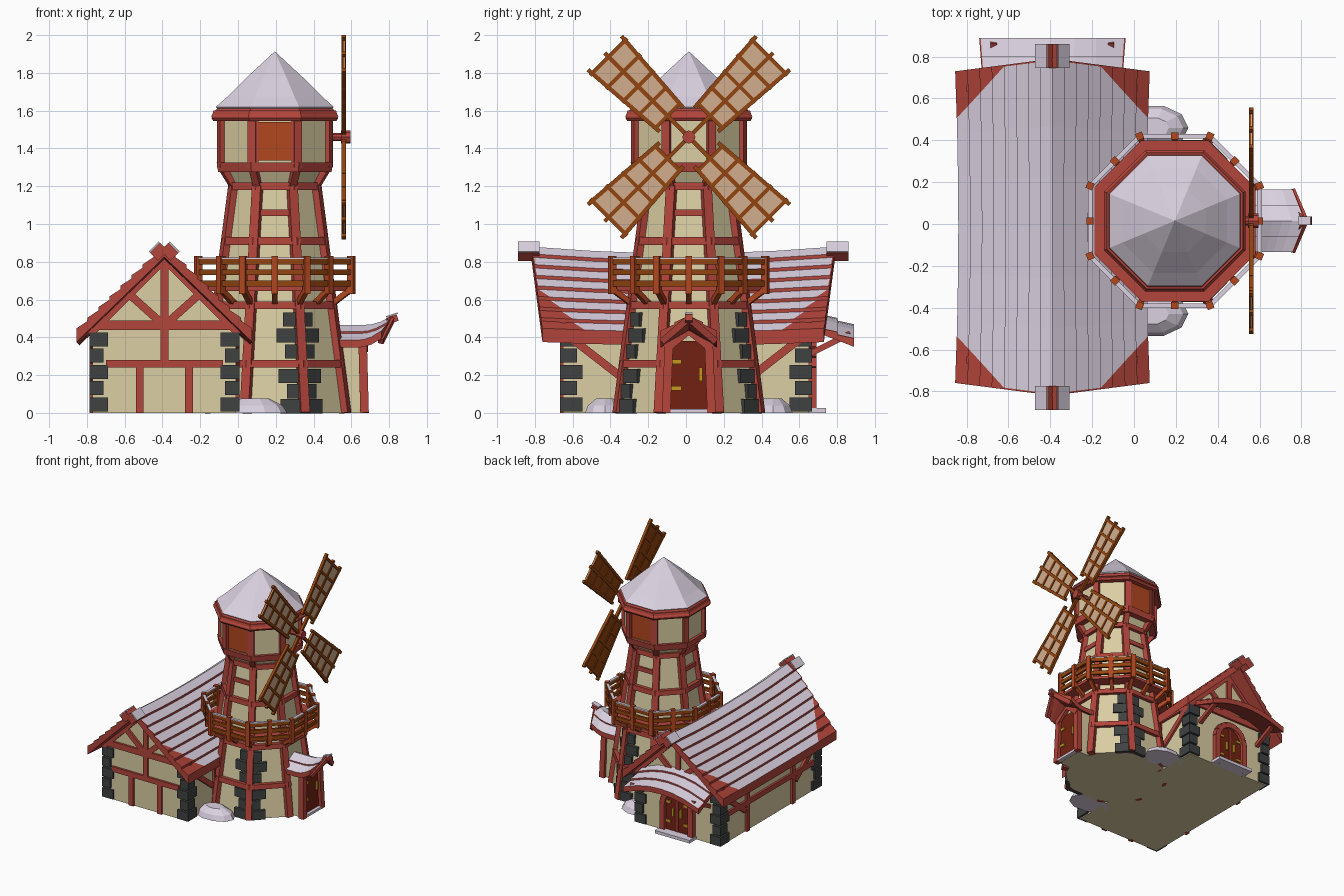
import bpy, bmesh, math
from mathutils import Vector as V

if "Cube" in bpy.data.objects:
    bpy.data.objects.remove(bpy.data.objects["Cube"])

COL = {"cream": (.86, .81, .64), "red_wood": (.70, .27, .23), "brown_wood": (.58, .27, .06),
       "orange_wood": (.70, .28, .12), "snow": (.86, .82, .88), "stone": (.25, .26, .26),
       "door_brown": (.45, .13, .07), "gold": (.78, .60, .12), "cloth": (.82, .68, .55)}
MATS = {}
for name, c in COL.items():
    m = bpy.data.materials.new(name)
    m.diffuse_color = [((x + .055) / 1.055) ** 2.4 for x in c] + [1]
    m.use_nodes = True
    m.node_tree.nodes["Principled BSDF"].inputs["Base Color"].default_value = m.diffuse_color
    MATS[name] = m
KEYS = list(COL)
PARTS = {}


def part(name):
    return PARTS.setdefault(name, bmesh.new())


def face(bm, mat, vs):
    bm.faces.new(vs).material_index = KEYS.index(mat)


def poly(name, mat, pts, vec):
    """Flat outline pushed along a vector."""
    bm = part(name)
    a = [bm.verts.new(V(p)) for p in pts]
    b = [bm.verts.new(V(p) + V(vec)) for p in pts]
    face(bm, mat, a[::-1])
    face(bm, mat, b)
    for i in range(len(a)):
        j = (i + 1) % len(a)
        face(bm, mat, [a[i], a[j], b[j], b[i]])


def beam(name, mat, p, q, w, d, n):
    """Bar from p to q, w wide, d deep along normal n."""
    p, q, n = V(p), V(q), V(n)
    ax = (q - p).normalized()
    n = (n - ax * n.dot(ax)).normalized()
    s = ax.cross(n) * w / 2
    o = n * d / 2
    poly(name, mat, [p - s - o, p + s - o, p + s + o, p - s + o], q - p)


def box(name, mat, x0, x1, y0, y1, z0, z1):
    poly(name, mat, [(x0, y0, z0), (x1, y0, z0), (x1, y1, z0), (x0, y1, z0)], (0, 0, z1 - z0))


CX, CY = .195, .015


def oc(k, a, z):
    """Octagon corner k (half steps are side middles) at apothem a."""
    t = math.radians(22.5 + 45 * k)
    r = a / math.cos(math.pi / 8) if k == int(k) else a
    return V((CX + r * math.cos(t), CY + r * math.sin(t), z))


def lathe(name, mat, prof):
    bm = part(name)
    rings = [[bm.verts.new(oc(k, a, z)) for k in range(8)] for a, z in prof]
    face(bm, mat, rings[0][::-1])
    face(bm, mat, rings[-1])
    for r, s in zip(rings, rings[1:]):
        for i in range(8):
            j = (i + 1) % 8
            face(bm, mat, [r[i], r[j], s[j], s[i]])


def shingles(name, surf, rows, lim, lift, thick):
    """Stepped snowy plank roof over surf(t, v), bare red beyond v = lim(t)."""
    bm = part(name)
    cols = []
    for k in range(9):
        def P(t, dz):
            v = [-1, -lim(t), -.6, -.3, 0, .3, .6, lim(t), 1][k]
            return bm.verts.new(surf(t, v) + V((0, 0, dz)))
        c = []
        for i in range(rows):
            c += [P(i / rows, 0), P((i + 1) / rows, lift)]
        cols.append(c + [P(1, -thick), P(0, -thick)])
    n = len(cols[0])
    for k in range(8):
        for j in range(n):
            snowy = j % 2 == 0 and j < 2 * rows and 1 <= k <= 6
            a, b, i = cols[k], cols[k + 1], (j + 1) % n
            face(bm, "snow" if snowy else "red_wood", [a[j], a[i], b[i], b[j]])
    face(bm, "red_wood", cols[0])
    face(bm, "red_wood", cols[-1][::-1])


# --- tower body, bands and corner beams
def wall(z):
    return .372 - .131 * z


lathe("tower_wall", "cream", [(wall(0), 0), (wall(1.2), 1.2), (.265, 1.3), (.285, 1.3), (.285, 1.57)])
for z in (.26, .57, .91, 1.2):
    a = wall(z) + .03
    lathe("tower_bands", "red_wood", [(a, z - .02), (a - .003, z + .02)])
lathe("tower_bands", "red_wood", [(.3, 1.275), (.308, 1.325)])
lathe("tower_bands", "red_wood", [(.325, 1.545), (.335, 1.56), (.325, 1.6)])
for k in range(8):
    n = oc(k, 1, 0) - V((CX, CY, 0))
    beam("tower_corner_beams", "red_wood", oc(k, wall(0), 0), oc(k, wall(1.2), 1.2), .05, .05, n)
    beam("tower_corner_beams", "red_wood", oc(k, wall(1.2), 1.2), oc(k, .275, 1.3), .04, .04, n)
    beam("tower_corner_beams", "red_wood", oc(k, .28, 1.3), oc(k, .28, 1.56), .045, .04, n)
    if k % 2:
        n = oc(k + .5, 1, 0) - V((CX, CY, 0))
        a = wall(1.06)
        beam("tower_cross_beams", "red_wood", oc(k, a, 1.06), oc(k + 1, a, 1.06), .035, .025, n)
# stones flanking the tower corners
for k, steps in ((1, (-1, 1)), (6, (-1, 1))):
    for st in steps:
        for i, z in enumerate((.035, .115, .195, .325, .41, .495)):
            p, q = oc(k, wall(z) + .005, z), oc(k + st, wall(z) + .005, z)
            L = .125 if i % 2 == 0 else .085
            n = oc(k + st / 2, 1, 0) - V((CX, CY, 0))
            beam("tower_stones", "stone", p, p + (q - p).normalized() * L, .075, .03, n)
# upper windows, front and back
for s in (-1, 1):
    y = CY + s * .285
    beam("tower_windows", "orange_wood", (CX, y, 1.335), (CX, y, 1.54), .19, .02, (0, s, 0))
    for dx in (-.1, .1):
        beam("tower_window_frames", "red_wood", (CX + dx, y, 1.32), (CX + dx, y, 1.55), .025, .035, (0, s, 0))
# tower roof
lathe("tower_roof", "red_wood", [(.3, 1.56), (.338, 1.57), (.3, 1.62), (.002, 1.88)])
lathe("tower_roof_snow", "snow", [(.3, 1.605), (.312, 1.62), (.25, 1.675), (.15, 1.775), (.002, 1.912)])

# --- balcony
lathe("balcony_floor", "red_wood", [(.385, .645), (.385, .668)])
for i in range(16):
    k = i / 2
    n = oc(k, 1, 0) - V((CX, CY, 0))
    beam("balcony_posts", "orange_wood", oc(k, .405, .63), oc(k, .405, .83), .034, .034, n)
    beam("balcony_struts", "orange_wood", oc(k, .30, .575), oc(k, .405, .655), .028, .028, n)
for k in range(8):
    n = oc(k + .5, 1, 0) - V((CX, CY, 0))
    for z in (.685, .745, .8):
        beam("balcony_rails", "brown_wood", oc(k, .405, z), oc(k + 1, .405, z), .03, .018, n)
    beam("balcony_rail_snow", "snow", oc(k, .405, .818), oc(k + 1, .405, .818), .008, .022, n)

# --- sails
H = V((.56, CY, 1.46))
X = V((1, 0, 0))
lathe_pts = [(0, .035 * math.cos(i * math.pi / 4), .035 * math.sin(i * math.pi / 4)) for i in range(8)]
poly("sail_hub", "red_wood", [V((.545, CY, 1.46)) + V(p) for p in lathe_pts], (.05, 0, 0))
poly("sail_hub", "red_wood", [V((.46, CY, 1.46)) + V(p) * .6 for p in lathe_pts], (.09, 0, 0))
for i in range(4):
    t = math.radians(45 + 90 * i)
    u, w = V((0, math.cos(t), math.sin(t))), V((0, -math.sin(t), math.cos(t)))

    def B(r, f):
        return H + u * r + w * f * (.09 + .034 * (r - .15) / .46)
    panel = [B(.15, -1), B(.61, -1), B(.61, 1), B(.15, 1)]
    poly("sail_boards", "brown_wood", [p - X * .005 for p in panel], X * .005)
    poly("sail_cloth", "cloth", panel, X * .004)
    for f in (-1, 1):
        beam("sail_bars", "brown_wood", B(.13, f), B(.63, f), .022, .022, X)
    beam("sail_bars", "brown_wood", H, B(.63, 0), .022, .022, X)
    for r in (.16, .27, .38, .49, .6):
        beam("sail_bars", "brown_wood", B(r, -1.12), B(r, 1.12), .02, .02, X)

# --- house
RX, YM = -.39, -.015
poly("house_wall", "cream", [(-.77, -.65, 0), (-.01, -.65, 0), (-.01, -.65, .45), (RX, -.65, .83), (-.77, -.65, .45)],
     (0, 1.3, 0))
for s in (-1, 1):
    shingles("house_roof", lambda t, v: V((RX + s * t * (.45 + .015 * v * v), YM + v * (.805 - .06 * t),
             .88 - .45 * t - .035 * (1 - v * v) * (1 - .5 * t))), 8,
             lambda t: .99 - max(0, t - .5) * .58, .018, .055)
    for e in (-1, 1):  # ridge hoods at both ends
        y0, y1 = YM + e * .76, YM + e * .875
        d = V((s, 0, 1))
        c = V((RX + s * .028, 0, .853))
        beam("ridge_ends", "red_wood", c + V((0, y0, 0)), c + V((0, y1, 0)), .075, .06, d)
        c += d * .025
        beam("ridge_snow", "snow", c + V((0, y0, 0)), c + V((0, y1, 0)), .075, .008, d)
        # corner stones
        for i in range(5):
            lx, ly = (.10, .12) if i % 2 == 0 else (.075, .09)
            x, y = RX + s * .397, e * .668
            box("house_stones", "stone", *sorted((x, x - s * lx)), *sorted((y, y - e * ly)),
                .008 + i * .086, .082 + i * .086)
    # gable timbers
    y = s * .65

    def gable(x0, z0, x1, z1, w=.042):
        beam("gable_timbers", "red_wood", (x0, y, z0), (x1, y, z1), w, .035, (0, s, 0))
    gable(-.8, .465, .02, .465, .05)
    gable(RX, .46, RX, .83)
    for f in (-1, 1):
        gable(RX + f * .02, .48, RX + f * .21, .65)
        gable(RX + f * .4, .42, RX, .82, .05)
        if s < 0:
            gable(RX + f * .13, 0, RX + f * .13, .26)
    if s < 0:
        gable(-.7, .26, -.08, .26)
        gable(RX, .26, RX, .46)
    # long side timbers
    x = RX + s * .38

    def side(y0, z0, y1, z1):
        beam("side_timbers", "red_wood", (x, y0, z0), (x, y1, z1), .042, .035, (s, 0, 0))
    side(-.66, .43, .66, .43)
    for f in (-1, 1):
        side(f * .64, .42, f * .33, .18)
        side(f * .3, 0, f * .3, .43)
    side(-.56, .24, .56, .24) if s < 0 else None

# --- back door with arched frame and awning
arch = [(RX + .13 * math.cos(a * math.pi / 8), .24 + .13 * math.sin(a * math.pi / 8)) for a in range(9)]
arch = [(RX + .13, 0)] + arch + [(RX - .13, 0)]
poly("back_door", "door_brown", [(x, .645, z) for x, z in arch], (0, .022, 0))
for p, q in zip(arch, arch[1:]):
    beam("back_door_frame", "red_wood", (p[0], .66, p[1]), (q[0], .66, q[1]), .045, .06, (0, 1, 0))
beam("back_door_split", "red_wood", (RX, .665, 0), (RX, .665, .35), .012, .012, (0, 1, 0))
for f in (-1, 1):
    box("back_door_handles", "gold", RX + f * .035 - .008, RX + f * .035 + .008, .66, .685, .15, .22)
    for z in (.1, .26):
        box("back_door_handles", "gold", RX + f * .085 - .025, RX + f * .085 + .025, .66, .675, z - .01, z + .01)
    beam("awning_braces", "red_wood", (RX + f * .28, .65, .31), (RX + f * .28, .87, .42), .03, .03, (1, 0, 0))
box("back_step", "snow", RX - .16, RX + .16, .64, .74, 0, .025)
shingles("awning", lambda t, v: V((RX + v * (.33 + .02 * t), .63 + .26 * t, .555 - .1 * t - .075 * v * v)), 3,
         lambda t: .98, .014, .03)

# --- side porch on the tower
poly("porch_wall", "cream", [(.5, CY - .115, 0), (.5, CY + .115, 0), (.5, CY + .115, .36), (.5, CY, .44),
                             (.5, CY - .115, .36)], (.155, 0, 0))
box("porch_door", "door_brown", .65, .664, CY - .1, CY + .1, 0, .38)
box("porch_step", "snow", .64, .69, CY - .1, CY + .1, 0, .02)
for s in (-1, 1):
    beam("porch_posts", "red_wood", (.67, CY + s * .12, 0), (.66, CY + s * .105, .38), .045, .045, X)
    beam("porch_gable", "red_wood", (.665, CY + s * .12, .34), (.665, CY, .44), .045, .045, X)
    beam("porch_barge_boards", "red_wood", (.755, CY + s * .14, .38), (.815, CY, .5), .035, .03, X)
    shingles("porch_roof", lambda t, v: V((.5 + (v + 1) / 2 * (.32 - .06 * t), CY + s * .15 * t,
             .465 + .05 * max(0, v) ** 2 - .09 * t)), 2, lambda t: .97, .01, .03)
beam("porch_ridge_tip", "red_wood", (.79, CY, .485), (.845, CY, .505), .04, .035, (0, 0, 1))
beam("porch_ridge_snow", "snow", (.785, CY, .508), (.845, CY, .528), .04, .008, (0, 0, 1))
for z in (.13, .27):
    box("porch_hinges", "gold", .66, .672, CY - .1, CY - .04, z - .012, z + .012)
box("porch_handle", "gold", .66, .68, CY + .055, CY + .072, .17, .24)

# --- snow drifts between house and tower
for y in (-.43, .46):
    bm = part("snow_drifts")
    ring = [[bm.verts.new((.09 + r * .17 * math.cos(i * math.pi / 5), y + r * .11 * math.sin(i * math.pi / 5), z))
             for i in range(10)] for r, z in ((1, 0), (.85, .04), (.45, .075))]
    face(bm, "snow", ring[0][::-1])
    face(bm, "snow", ring[2])
    for a, b in zip(ring, ring[1:]):
        for i in range(10):
            j = (i + 1) % 10
            face(bm, "snow", [a[i], a[j], b[j], b[i]])

# --- turn every part into an object with only the materials it uses
for name, bm in PARTS.items():
    bmesh.ops.recalc_face_normals(bm, faces=bm.faces)
    used = sorted({f.material_index for f in bm.faces})
    for f in bm.faces:
        f.material_index = used.index(f.material_index)
    me = bpy.data.meshes.new(name)
    bm.to_mesh(me)
    bm.free()
    for i in used:
        me.materials.append(MATS[KEYS[i]])
    bpy.context.collection.objects.link(bpy.data.objects.new(name, me))
